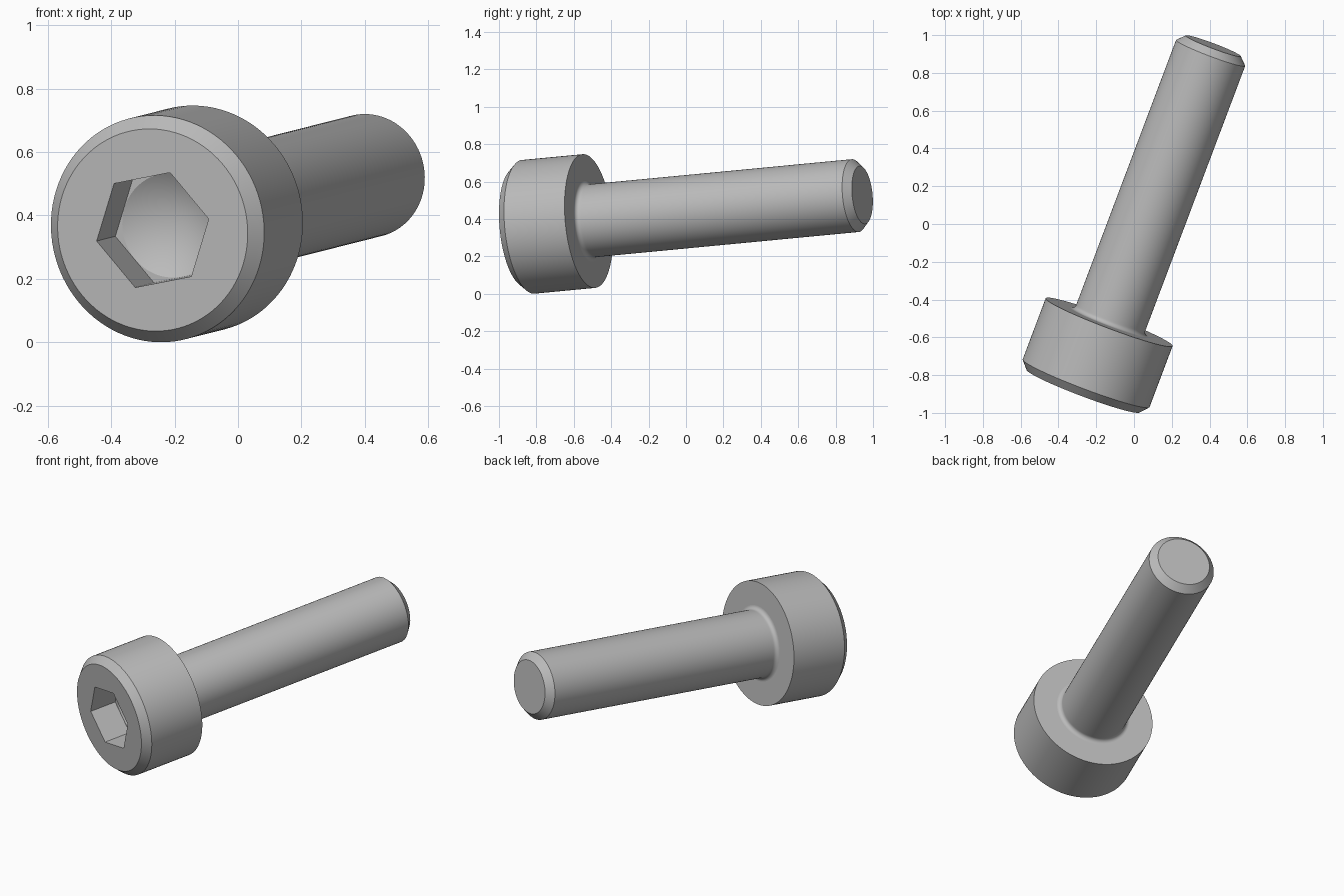
import bpy, bmesh, math
from mathutils import Matrix, Vector

if "Cube" in bpy.data.objects:
    bpy.data.objects.remove(bpy.data.objects["Cube"])

SEGS = 96
HEAD_R, HEAD_H, HEAD_CHAMFER = 0.359, 0.391, 0.039
SHANK_R, LENGTH, TIP_CHAMFER = 0.1955, 1.96, 0.04
HEX_R, HEX_DEPTH, CONE_DEPTH = 0.193, 0.168, 0.27
FILLET = 0.024

# Placement: the screw axis, and the direction of one socket corner
axis = Vector((0.377, 1, 0.0955)).normalized()
corner = Vector((0.178, -0.0705, 0.035))
corner = (corner - axis * corner.dot(axis)).normalized()
side = axis.cross(corner)
placement = Matrix.Translation((-0.269, -0.884, 0.354)) @ \
    Matrix((corner, side, axis)).transposed().to_4x4()

steel = bpy.data.materials.new("steel_grey")
steel.use_nodes = True
colour = (0.5, 0.5, 0.5, 1)
steel.diffuse_color = colour
steel.node_tree.nodes["Principled BSDF"].inputs["Base Color"].default_value = colour


def hex_scale(angle):
    """Distance to a unit hexagon's outline, corners at multiples of 60 degrees."""
    sixth = math.pi / 3
    return math.cos(sixth / 2) / math.cos(angle % sixth - sixth / 2)


def revolve(name, profile):
    """Join rings of (shape, radius, height); a zero radius closes at a point."""
    bm = bmesh.new()
    previous = None
    for shape, radius, height in profile:
        if radius == 0:
            ring = [bm.verts.new((0, 0, height))] * SEGS
        else:
            ring = []
            for i in range(SEGS):
                a = math.tau * i / SEGS
                r = radius * (hex_scale(a) if shape == "hex" else 1)
                ring.append(bm.verts.new((r * math.cos(a), r * math.sin(a), height)))
        if previous:
            for i in range(SEGS):
                j = (i + 1) % SEGS
                quad = (previous[i], previous[j], ring[j], ring[i])
                bm.faces.new(list(dict.fromkeys(quad)))
        previous = ring
    bm.transform(placement)
    mesh = bpy.data.meshes.new(name)
    bm.to_mesh(mesh)
    bm.free()
    mesh.materials.append(steel)
    obj = bpy.data.objects.new(name, mesh)
    bpy.context.collection.objects.link(obj)
    bpy.ops.object.select_all(action="DESELECT")
    obj.select_set(True)
    bpy.context.view_layer.objects.active = obj
    bpy.ops.object.shade_smooth_by_angle(angle=math.radians(25))


# Head: drilled cone, hex socket, chamfered rim, underside
drill_r = HEX_R * math.cos(math.pi / 6) * 0.99
revolve("socket_head", [
    ("round", 0, CONE_DEPTH),
    ("round", drill_r, HEX_DEPTH),
    ("hex", HEX_R, HEX_DEPTH),
    ("hex", HEX_R, 0),
    ("round", HEAD_R - HEAD_CHAMFER, 0),
    ("round", HEAD_R, HEAD_CHAMFER + 0.005),
    ("round", HEAD_R, HEAD_H),
    ("round", SHANK_R + FILLET, HEAD_H),
])

# Shank: fillet under the head, plain cylinder, chamfered tip
fillet = []
for k in range(9):
    a = math.pi / 2 * k / 8
    fillet.append(("round", SHANK_R + FILLET * (1 - math.sin(a)),
                   HEAD_H + FILLET * (1 - math.cos(a))))
revolve("shank", fillet + [
    ("round", SHANK_R, HEAD_H + FILLET * 1.3),
    ("round", SHANK_R, LENGTH - TIP_CHAMFER),
    ("round", SHANK_R - TIP_CHAMFER, LENGTH),
    ("round", 0, LENGTH),
])
